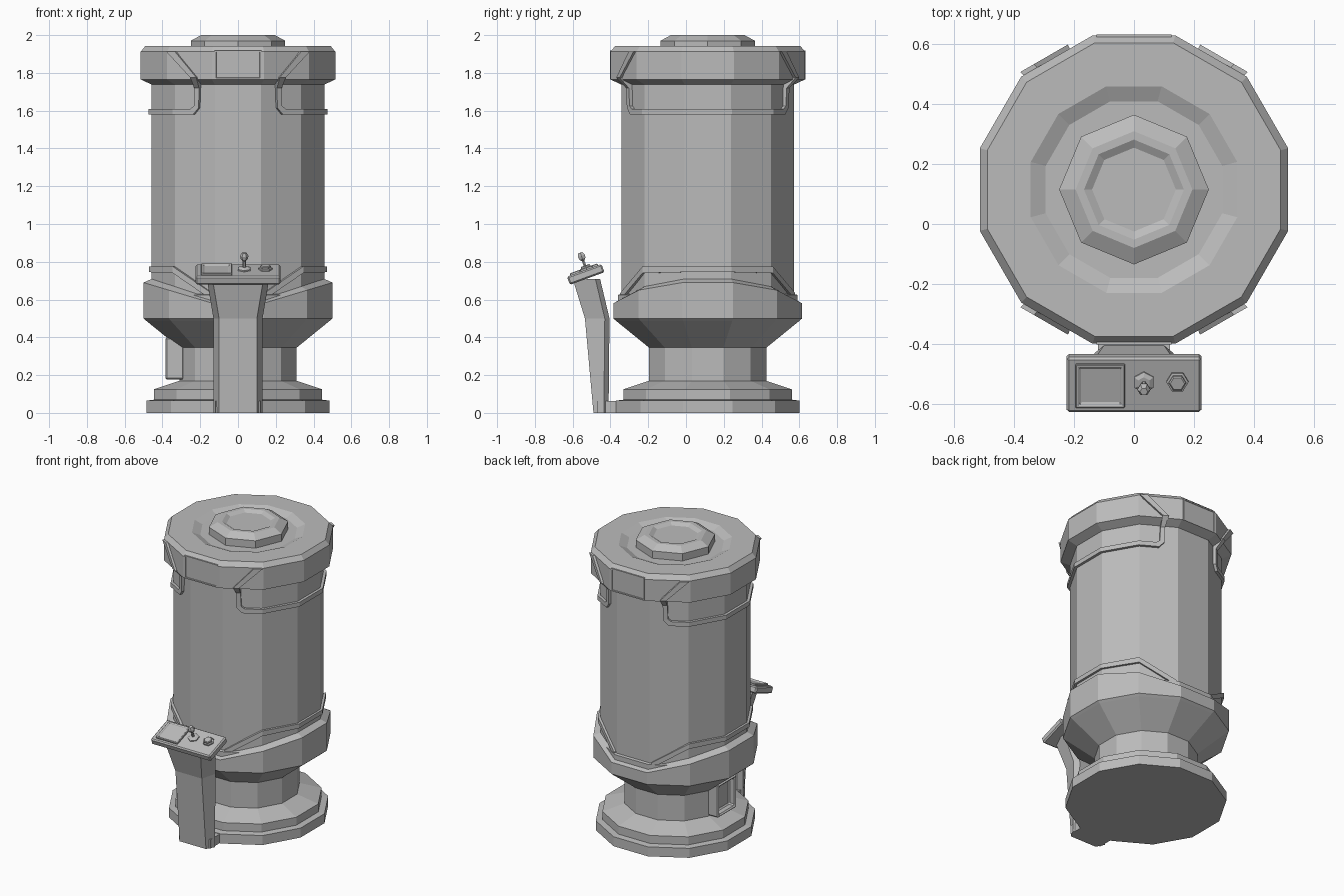
import bpy, bmesh
from math import sin, cos, radians, pi
from mathutils import Matrix, Vector

if "Cube" in bpy.data.objects:
    bpy.data.objects.remove(bpy.data.objects["Cube"], do_unlink=True)

AXIS_Y = 0.115
STEP = radians(30)

metal = bpy.data.materials.new("plain grey")
metal.use_nodes = True
metal.diffuse_color = (0.5, 0.5, 0.5, 1)
metal.node_tree.nodes["Principled BSDF"].inputs["Base Color"].default_value = (0.5, 0.5, 0.5, 1)


def finish(name, bm, matrix=None, bevel=0, mirror=False):
    bmesh.ops.recalc_face_normals(bm, faces=bm.faces)
    mesh = bpy.data.meshes.new(name)
    bm.to_mesh(mesh)
    bm.free()
    mesh.materials.append(metal)
    obj = bpy.data.objects.new(name, mesh)
    bpy.context.collection.objects.link(obj)
    if matrix:
        obj.matrix_world = matrix
    if bevel:
        mod = obj.modifiers.new("edge bevel", "BEVEL")
        mod.width, mod.segments = bevel, 1
    if mirror:
        obj.modifiers.new("other side", "MIRROR")
    return obj


def loft(name, sections, **options):
    """Skin closed cross-sections in order and cap both ends."""
    bm = bmesh.new()
    rings = [[bm.verts.new(p) for p in s] for s in sections]
    n = len(rings[0])
    for a, b in zip(rings, rings[1:]):
        for i in range(n):
            j = (i + 1) % n
            bm.faces.new((a[i], a[j], b[j], b[i]))
    bm.faces.new(rings[0])
    bm.faces.new(rings[-1])
    return finish(name, bm, **options)


def drum(name, profile):
    """Twelve-sided turned part; rows are flat radius, height, side lift."""
    sections = []
    for radius, z, *lift in profile:
        ring = []
        for i in range(12):
            a = STEP * (i + 0.5)
            up = lift[0] * (abs(sin(a)) - sin(STEP / 2)) / 0.707 if lift else 0
            r = radius / cos(STEP / 2)
            ring.append((r * sin(a), AXIS_Y - r * cos(a), z + up))
        sections.append(ring)
    return loft(name, sections)


def turned(name, profile, sides, matrix):
    """Small turned part around its own axis."""
    return loft(name, [[(r * cos(2 * pi * i / sides), r * sin(2 * pi * i / sides), z)
                        for i in range(sides)] for r, z in profile], matrix=matrix)


def on_drum(degrees, radius, z):
    a = radians(degrees)
    r = radius / cos((a + STEP / 2) % STEP - STEP / 2)
    return (r * sin(a), AXIS_Y - r * cos(a), z)


def trim(name, path, inner):
    """Raised strip wrapped round one side, front to back, then mirrored."""
    path = path + [(180 - a, za, 180 - b, zb, out) for a, za, b, zb, out in reversed(path)]
    loft(name, [[on_drum(a, inner, za), on_drum(a, out, za),
                 on_drum(b, out, zb), on_drum(b, inner, zb)]
                for a, za, b, zb, out in path], mirror=True)


def framed_box(name, size, normal, rim, depth, matrix, bevel=0):
    """Box with a recessed panel on one side."""
    bm = bmesh.new()
    bmesh.ops.create_cube(bm, size=1)
    bmesh.ops.scale(bm, vec=size, verts=bm.verts)
    bm.normal_update()
    face = max(bm.faces, key=lambda f: f.normal.dot(Vector(normal)))
    bmesh.ops.inset_region(bm, faces=[face], thickness=rim)
    bmesh.ops.inset_region(bm, faces=[face], thickness=0.006, depth=-depth)
    return finish(name, bm, matrix=matrix, bevel=bevel)


at = Matrix.Translation

# Main column
drum("base", [(0.485, 0), (0.485, 0.065), (0.445, 0.07), (0.445, 0.125), (0.31, 0.17)])
drum("neck", [(0.31, 0.15), (0.31, 0.37)])
drum("collar", [(0.31, 0.345), (0.485, 0.487), (0.5, 0.5), (0.5, 0.58, 0.11), (0.455, 0.6, 0.11)])
drum("body", [(0.457, 0.55), (0.457, 1.78)])
drum("lower_ring", [(0.475, 0.585), (0.475, 0.625), (0.45, 0.63)])
drum("cap", [(0.45, 1.735), (0.515, 1.765), (0.515, 1.912), (0.49, 1.943),
             (0.345, 1.943), (0.295, 1.92)])
turned("top_knob", [(0.25, 1.9), (0.25, 1.97), (0.195, 2.0), (0.167, 2.0), (0.14, 1.985)],
       8, at((0, AXIS_Y, 0)))

# Wrapped trims: cap brackets with upper band, and lower loops
trim("upper_trim", [(44, 1.912, 38.5, 1.912, 0.53), (28, 1.765, 24.5, 1.785, 0.53),
                    (25.5, 1.735, 29.5, 1.735, 0.485)][:1]
     + [(28.5, 1.775, 24.5, 1.775, 0.53), (29, 1.72, 25.5, 1.72, 0.478),
        (29.5, 1.625, 26, 1.615, 0.475), (32, 1.61, 30, 1.58, 0.475),
        (45, 1.61, 45, 1.58, 0.475), (75, 1.61, 75, 1.58, 0.475)], 0.445)
trim("lower_trim", [(17, 0.6, 17, 0.635, 0.472), (45, 0.74, 45, 0.775, 0.472),
                    (75, 0.745, 75, 0.775, 0.472)], 0.445)

# Cap display panels, front and back
for label, side in (("front", -1), ("back", 1)):
    framed_box(label + "_panel", (0.25, 0.03, 0.155), (0, side, 0), 0.012, 0.008,
               at((0, AXIS_Y + side * 0.503, 1.842)))

# Hatch box on the neck
framed_box("neck_box", (0.1, 0.2, 0.225), (-1, 0, 0), 0.025, 0.045,
           at((-0.335, 0.1, 0.288)), bevel=0.008)

# Console pedestal with its foot
loft("console_pedestal", [[(-w + 0.03, front, z), (w - 0.03, front, z), (w, back - 0.025, z),
                           (w - 0.03, back, z), (0.03 - w, back, z), (-w, back - 0.025, z)]
                          for z, front, back, w in ((0, -0.49, -0.41, 0.13),
                                                    (0.5, -0.535, -0.405, 0.13),
                                                    (0.71, -0.6, -0.455, 0.165))])
loft("console_foot", [[(-0.12, -0.47, z), (0.12, -0.47, z), (0.12, -0.34, z), (-0.12, -0.34, z)]
                      for z in (0, 0.062)])

# Tilted console desk and its controls
desk = at((0, -0.531, 0.733)) @ Matrix.Rotation(radians(20), 4, "X")
bm = bmesh.new()
bmesh.ops.create_cube(bm, size=1)
bmesh.ops.scale(bm, vec=(0.45, 0.195, 0.046), verts=bm.verts)
finish("console_desk", bm, matrix=desk, bevel=0.008)
framed_box("console_screen", (0.165, 0.155, 0.02), (0, 0, 1), 0.016, 0.008,
           desk @ at((-0.113, 0, 0.024)), bevel=0.003)
stick = desk @ at((0.033, 0.012, 0.022))
turned("joystick_base", [(0.037, 0), (0.037, 0.008), (0.022, 0.016)], 6,
       stick @ Matrix.Rotation(pi / 6, 4, "Z"))
turned("joystick", [(0.009, 0), (0.008, 0.05), (0.02, 0.062), (0.022, 0.078), (0.013, 0.096)],
       6, stick)
turned("button", [(0.037, 0), (0.037, 0.01), (0.029, 0.012), (0.029, 0.02), (0.024, 0.024)], 6,
       desk @ at((0.145, 0.014, 0.022)))
